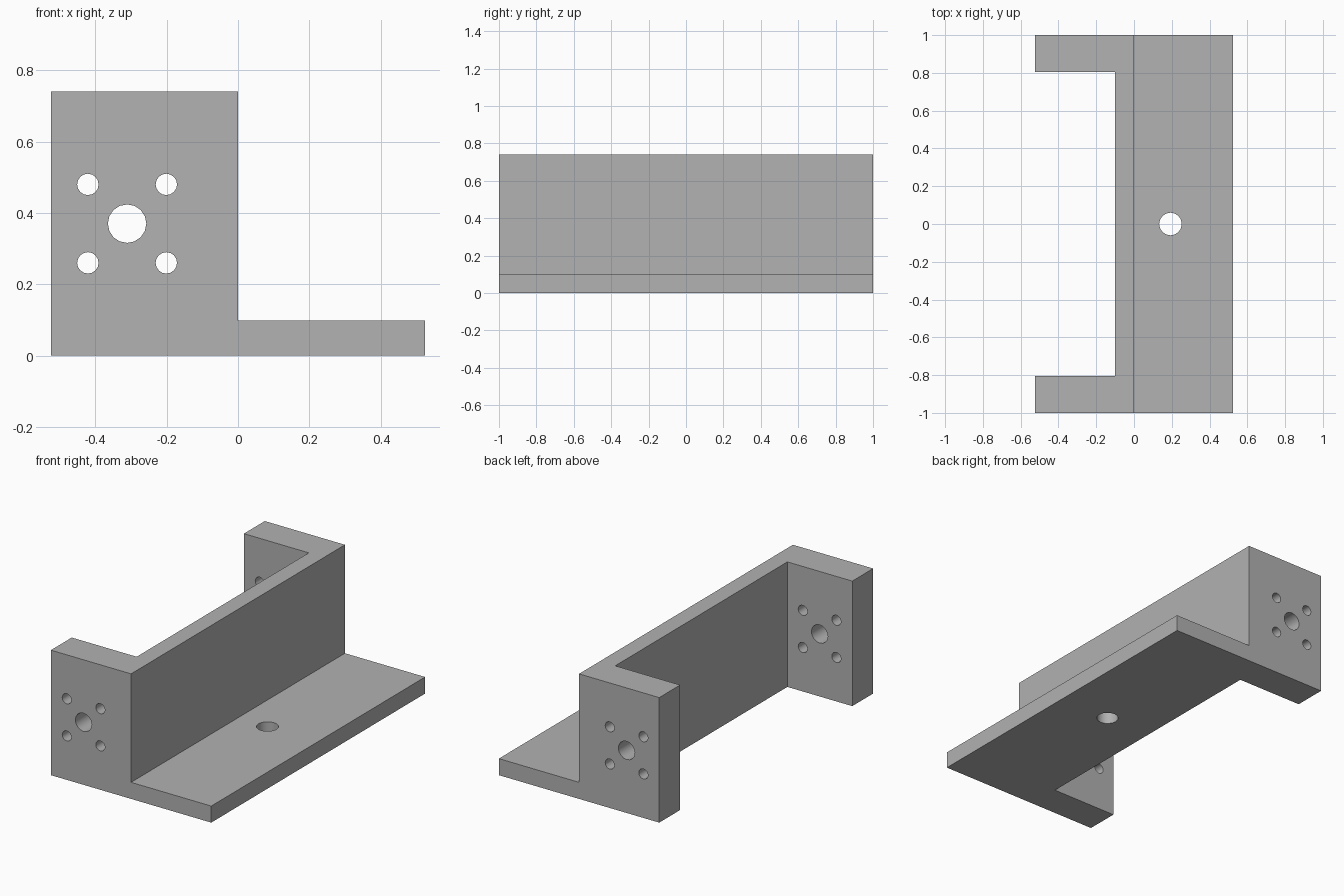
import bpy
import bmesh
from math import radians, pi

if "Cube" in bpy.data.objects:
    bpy.data.objects.remove(bpy.data.objects["Cube"], do_unlink=True)

HALF_WIDTH, HEIGHT = 0.525, 0.74
BASE_THICK, WALL_THICK, INNER_Y = 0.098, 0.1, 0.805

grey = bpy.data.materials.new("plain grey")
grey.use_nodes = True
colour = (0.445, 0.445, 0.445, 1)
grey.diffuse_color = colour
grey.node_tree.nodes["Principled BSDF"].inputs["Base Color"].default_value = colour


def prism(name, profile, y0, y1):
    """Extrude an x-z profile along y."""
    bm = bmesh.new()
    face = bm.faces.new([bm.verts.new((x, y0, z)) for x, z in profile])
    ext = bmesh.ops.extrude_face_region(bm, geom=[face])["geom"]
    verts = [v for v in ext if isinstance(v, bmesh.types.BMVert)]
    bmesh.ops.translate(bm, verts=verts, vec=(0, y1 - y0, 0))
    bmesh.ops.recalc_face_normals(bm, faces=bm.faces)
    mesh = bpy.data.meshes.new(name)
    bm.to_mesh(mesh)
    bm.free()
    mesh.materials.append(grey)
    obj = bpy.data.objects.new(name, mesh)
    bpy.context.collection.objects.link(obj)
    return obj


def drill(name, radius, depth, location, tilt=0):
    bpy.ops.mesh.primitive_cylinder_add(vertices=16, radius=radius, depth=depth,
                                        location=location, rotation=(tilt, 0, 0))
    obj = bpy.context.object
    obj.name = name
    obj.data.materials.append(grey)
    return obj


# L-shaped body: tall block with a thin mounting flange
bracket = prism("mounting_bracket",
                [(-HALF_WIDTH, 0), (HALF_WIDTH, 0), (HALF_WIDTH, BASE_THICK),
                 (0, BASE_THICK), (0, HEIGHT), (-HALF_WIDTH, HEIGHT)], -1, 1)

# Open pocket leaves the long wall and the two end plates
cutters = [prism("pocket_cutter",
                 [(-1, -1), (-WALL_THICK, -1), (-WALL_THICK, 1), (-1, 1)],
                 -INNER_Y, INNER_Y)]

# Shaft hole and four bolt holes through both end plates
cx, cz, spacing = -0.311, 0.37, 0.11
cutters.append(drill("shaft_hole_cutter", 0.054, 3, (cx, 0, cz), pi / 2))
for sx in (-1, 1):
    for sz in (-1, 1):
        cutters.append(drill("bolt_hole_cutter", 0.03, 3,
                             (cx + sx * spacing, 0, cz + sz * spacing), pi / 2))

# Fixing hole through the flange
cutters.append(drill("flange_hole_cutter", 0.06, 0.5, (0.193, 0, 0.05)))

# Cut, apply and remove the cutters
bpy.ops.object.select_all(action="DESELECT")
bpy.context.view_layer.objects.active = bracket
bracket.select_set(True)
for cutter in cutters:
    cutter.hide_render = True
    mod = bracket.modifiers.new(cutter.name, "BOOLEAN")
    mod.operation = "DIFFERENCE"
    mod.solver = "EXACT"
    mod.object = cutter
    bpy.ops.object.modifier_apply(modifier=mod.name)
for cutter in cutters:
    bpy.data.objects.remove(cutter, do_unlink=True)

bpy.ops.object.shade_smooth_by_angle(angle=radians(30))
